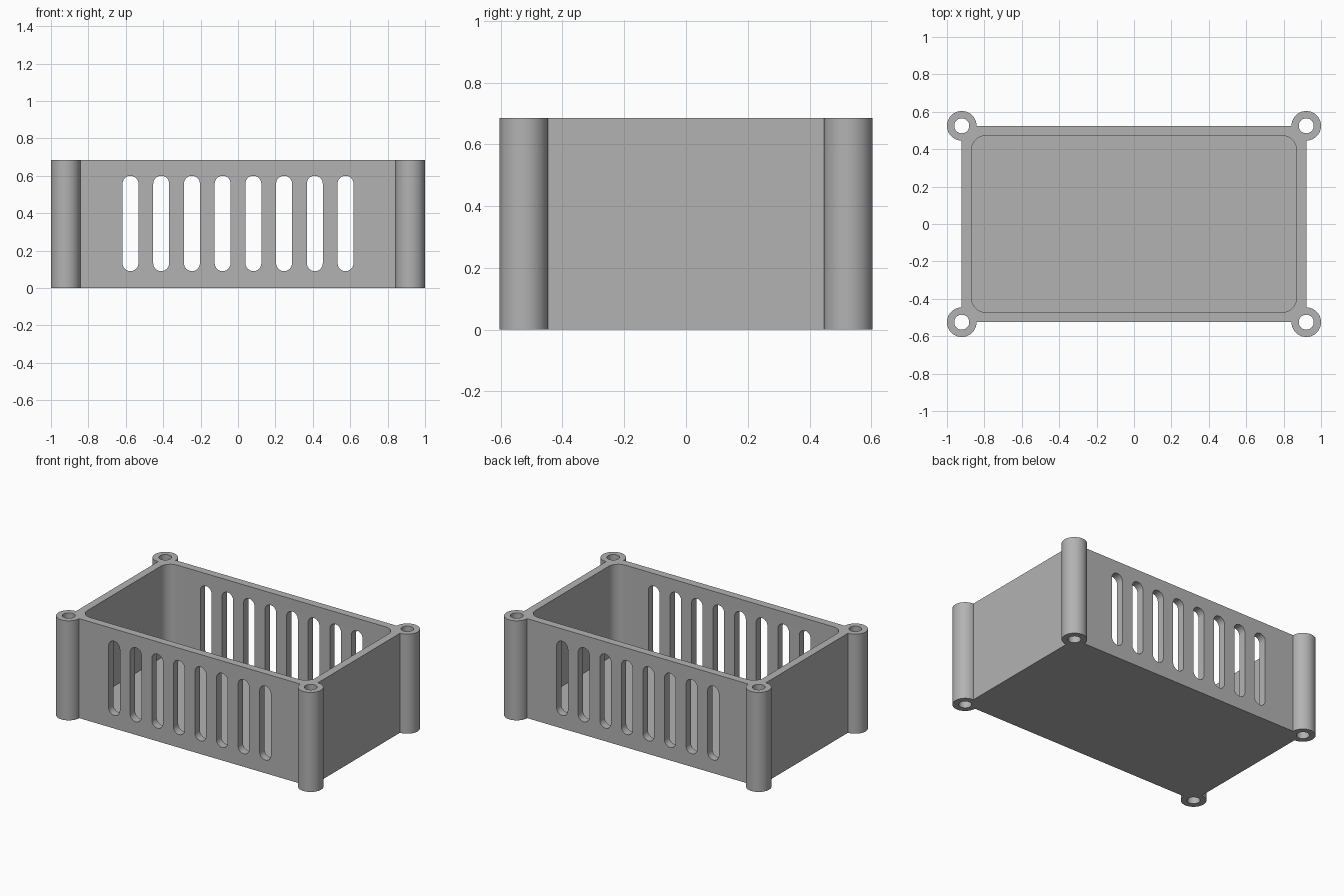
import bpy, bmesh, math
from mathutils import Vector

if "Cube" in bpy.data.objects:
    bpy.data.objects.remove(bpy.data.objects["Cube"])

HX, HY, HEIGHT = 0.921, 0.525, 0.685   # post centres and total height
WALL = 0.053
POST_R, HOLE_R, CAVITY_R = 0.079, 0.04, 0.075
SLOTS, SLOT_SPAN, SLOT_W = 8, 0.575, 0.085
SLOT_LOW, SLOT_HIGH = 0.09, 0.6
CORNERS = ((1, 1), (-1, 1), (-1, -1), (1, -1))

gray = bpy.data.materials.new("plain gray")
gray.use_nodes = True
color = (0.45, 0.45, 0.45, 1)
gray.diffuse_color = color
gray.node_tree.nodes["Principled BSDF"].inputs["Base Color"].default_value = color


def arc(cx, cy, r, start, sweep, steps):
    """Points along an arc, angles in degrees."""
    angles = [math.radians(start + sweep * i / steps) for i in range(steps + 1)]
    return [(cx + r * math.cos(a), cy + r * math.sin(a)) for a in angles]


def prism(bm, outline, base, push):
    """Extrude a closed outline; base maps each 2D point into space."""
    face = bm.faces.new([bm.verts.new(base(*p)) for p in outline])
    result = bmesh.ops.extrude_face_region(bm, geom=[face])
    verts = [v for v in result["geom"] if isinstance(v, bmesh.types.BMVert)]
    bmesh.ops.translate(bm, verts=verts, vec=Vector(push))


def finish(name, bm):
    bmesh.ops.recalc_face_normals(bm, faces=bm.faces)
    mesh = bpy.data.meshes.new(name)
    bm.to_mesh(mesh)
    bm.free()
    mesh.materials.append(gray)
    obj = bpy.data.objects.new(name, mesh)
    bpy.context.collection.objects.link(obj)
    return obj


# Body: rectangle whose corners swell into round posts
bm = bmesh.new()
outline = []
for i, (sx, sy) in enumerate(CORNERS):
    outline += arc(sx * HX, sy * HY, POST_R, 90 * i - 90, 270, 48)
prism(bm, outline, lambda x, y: (x, y, 0), (0, 0, HEIGHT))
body = finish("case_body", bm)

# Cutter: rounded cavity above the floor and a bore through each post
bm = bmesh.new()
outline = []
for i, (sx, sy) in enumerate(CORNERS):
    inset = WALL + CAVITY_R
    outline += arc(sx * (HX - inset), sy * (HY - inset), CAVITY_R, 90 * i, 90, 16)
prism(bm, outline, lambda x, y: (x, y, WALL), (0, 0, HEIGHT))
for sx, sy in CORNERS:
    bore = arc(sx * HX, sy * HY, HOLE_R, 0, 360, 40)[:-1]
    prism(bm, bore, lambda x, y: (x, y, -0.1), (0, 0, HEIGHT + 0.2))
cavity = finish("cavity_cutter", bm)

# Cutter: upright vent slots through the front and back walls
bm = bmesh.new()
r = SLOT_W / 2
for i in range(SLOTS):
    x = -SLOT_SPAN + 2 * SLOT_SPAN * i / (SLOTS - 1)
    slot = arc(x, SLOT_HIGH - r, r, 0, 180, 20) + arc(x, SLOT_LOW + r, r, 180, 180, 20)
    prism(bm, slot, lambda u, z: (u, -1, z), (0, 2, 0))
vents = finish("vent_cutter", bm)

# Cut, then drop the cutters
bpy.ops.object.select_all(action='DESELECT')
bpy.context.view_layer.objects.active = body
body.select_set(True)
for cutter in (cavity, vents):
    cutter.hide_render = True
    mod = body.modifiers.new(cutter.name, 'BOOLEAN')
    mod.operation = 'DIFFERENCE'
    mod.solver = 'EXACT'
    mod.object = cutter
    bpy.ops.object.modifier_apply(modifier=mod.name)
    bpy.data.objects.remove(cutter)
bpy.ops.object.shade_smooth_by_angle(angle=math.radians(30))
